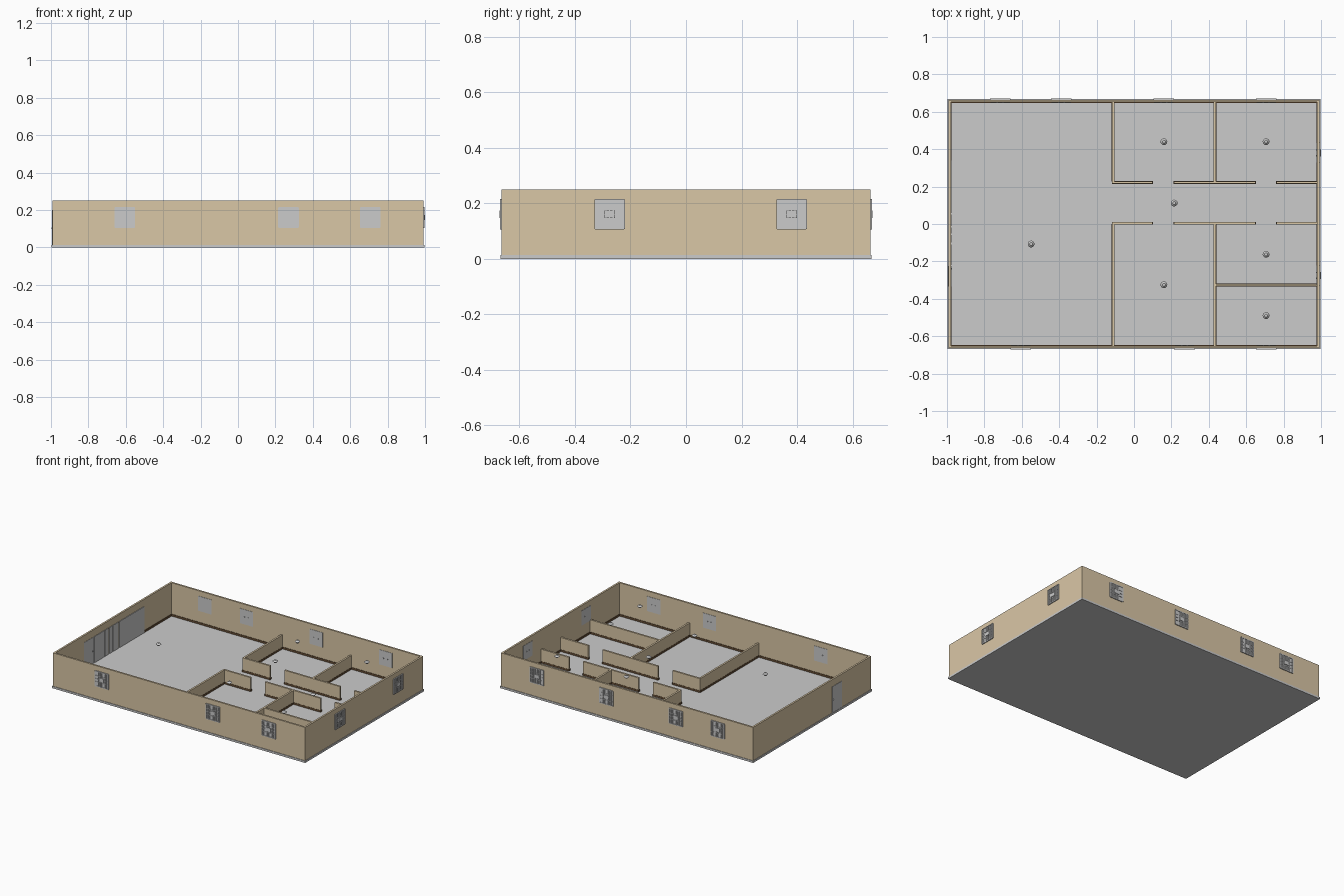
import bpy, bmesh, math
from mathutils import Matrix, Vector

if "Cube" in bpy.data.objects:
    bpy.data.objects.remove(bpy.data.objects["Cube"])


def material(name, rgb):
    m = bpy.data.materials.new(name)
    m.diffuse_color = (*rgb, 1)
    m.use_nodes = True
    m.node_tree.nodes["Principled BSDF"].inputs["Base Color"].default_value = m.diffuse_color
    return m


TAN = material("tan_plaster", (0.70, 0.57, 0.38))
BROWN = material("dark_wood", (0.13, 0.075, 0.035))


def boxes(name, parts, mat=None, matrix=None):
    """One object made of axis-aligned boxes (x0, x1, y0, y1, z0, z1)."""
    bm = bmesh.new()
    for x0, x1, y0, y1, z0, z1 in parts:
        c = Vector((x0 + x1, y0 + y1, z0 + z1)) / 2
        s = Matrix.Diagonal((x1 - x0, y1 - y0, z1 - z0, 1))
        bmesh.ops.create_cube(bm, size=1, matrix=Matrix.Translation(c) @ s)
    me = bpy.data.meshes.new(name)
    bm.to_mesh(me)
    bm.free()
    ob = bpy.data.objects.new(name, me)
    bpy.context.collection.objects.link(ob)
    if mat:
        me.materials.append(mat)
    if matrix:
        ob.matrix_world = matrix
    return ob


X, Y, T = 0.992, 0.664, 0.013     # outer wall half sizes and thickness
F, TOP, LOW = 0.014, 0.25, 0.113  # floor level, outer and inner wall tops

# floor slab
boxes("floor_slab", [(-0.996, 0.996, -0.668, 0.668, 0, F)])

# outer walls, doorway left open in the left wall
D0, D1, DZ = -0.335, -0.225, 0.2
boxes("front_wall", [(-X, X, -Y, -Y + T, F, TOP)], TAN)
boxes("back_wall", [(-X, X, Y - T, Y, F, TOP)], TAN)
boxes("right_wall", [(X - T, X, -Y + T, Y - T, F, TOP)], TAN)
boxes("left_wall", [(-X, -X + T, -Y + T, D0, F, TOP),
                    (-X, -X + T, D1, Y - T, F, TOP),
                    (-X, -X + T, D0, D1, DZ, TOP)], TAN)

# low partitions: x runs with door gaps, y runs between rooms
H = 0.0065
xi, yi = X - T, Y - T
runs = []
for y in (0.222, 0.004):
    for a, b in ((-0.117, 0.10), (0.213, 0.65), (0.762, xi)):
        runs.append((a, b, y - H, y + H))
runs.append((0.432 + H, xi, -0.326 - H, -0.326 + H))
for x in (-0.111, 0.432):
    runs.append((x - H, x + H, 0.222 + H, yi))
    runs.append((x - H, x + H, -yi, 0.004 - H))
boxes("partition_walls", [r + (F, LOW) for r in runs], TAN)

# skirting boards along partitions and outer walls
e, SK = 0.0015, 0.028
boxes("partition_skirting",
      [(a - e, b + e, c - e, d + e, F, SK) for a, b, c, d in runs], BROWN)
boxes("outer_skirting", [(-xi, xi, -yi, -yi + 0.003, F, SK),
                         (-xi, xi, yi - 0.003, yi, F, SK),
                         (xi - 0.003, xi, -yi, yi, F, SK),
                         (-xi, -xi + 0.003, -yi, D0, F, SK),
                         (-xi, -xi + 0.003, 0.34, yi, F, SK)], BROWN)

# entrance door with handle, and tall panels on the inside of the left wall
boxes("entrance_door", [(-X - 0.002, -xi + 0.002, D0, D1, F, DZ),
                        (-X - 0.006, -xi + 0.006, -0.242, -0.234, 0.10, 0.108)])
boxes("inside_panels", [(-xi, -xi + 0.004, a, b, F, DZ) for a, b in
                        ((-0.22, -0.11), (-0.10, -0.06), (-0.05, -0.02),
                         (-0.01, 0.05), (0.06, 0.34))])


# barred windows; local -y points outward, origin on the outer wall face
def window(name, x, y, angle):
    w, z0, z1 = 0.052, 0.108, 0.213
    zm = (z0 + z1) / 2
    p = [(-w, w, -0.002, T + 0.002, z0, z1)]
    for s in (-1, 1):                                   # frame sides
        p.append((s * w - 0.003, s * w + 0.003, -0.006, 0, z0, z1))
    for z in (z0, z1):                                  # frame rails
        p.append((-w, w, -0.006, 0, z - 0.003, z + 0.003))
    for i in range(7):                                  # bars
        bx = -0.039 + i * 0.013
        p.append((bx - 0.002, bx + 0.002, -0.006, 0, z0, z1))
    for z in (zm - 0.022, zm, zm + 0.022):              # cross rails
        p.append((-w, w, -0.005, 0, z - 0.001, z + 0.001))
    p.append((-0.019, 0.019, -0.008, 0, zm - 0.013, zm + 0.013))  # latch
    for s in (-1, 1):                                   # inner knobs
        p.append((s * 0.015 - 0.003, s * 0.015 + 0.003, T, T + 0.005,
                  zm - 0.003, zm + 0.003))
    boxes(name, p, None, Matrix.Translation((x, y, 0))
          @ Matrix.Rotation(angle, 4, 'Z'))


for i, x in enumerate((-0.605, 0.27, 0.708)):
    window(f"front_window_{i}", x, -Y, 0)
for i, x in enumerate((-0.716, -0.388, 0.16, 0.706)):
    window(f"back_window_{i}", x, Y, math.pi)
for i, y in enumerate((-0.275, 0.38)):
    window(f"right_window_{i}", X, y, math.pi / 2)

# hanging lamps at ceiling level: round cap over a small bulb
for i, (x, y) in enumerate(((-0.55, -0.107), (0.16, 0.44), (0.706, 0.44),
                            (0.215, 0.112), (0.16, -0.325),
                            (0.706, -0.162), (0.706, -0.49))):
    bm = bmesh.new()
    bmesh.ops.create_cone(bm, cap_ends=True, segments=24, radius1=0.018,
                          radius2=0.008, depth=0.01,
                          matrix=Matrix.Translation((x, y, 0.222)))
    bmesh.ops.create_uvsphere(bm, u_segments=16, v_segments=8, radius=0.011,
                              matrix=Matrix.Translation((x, y, 0.215)))
    me = bpy.data.meshes.new("lamp")
    bm.to_mesh(me)
    bm.free()
    ob = bpy.data.objects.new(f"ceiling_lamp_{i}", me)
    bpy.context.collection.objects.link(ob)
    bpy.context.view_layer.objects.active = ob
    ob.select_set(True)
    bpy.ops.object.shade_smooth_by_angle(angle=math.radians(35))
    ob.select_set(False)
